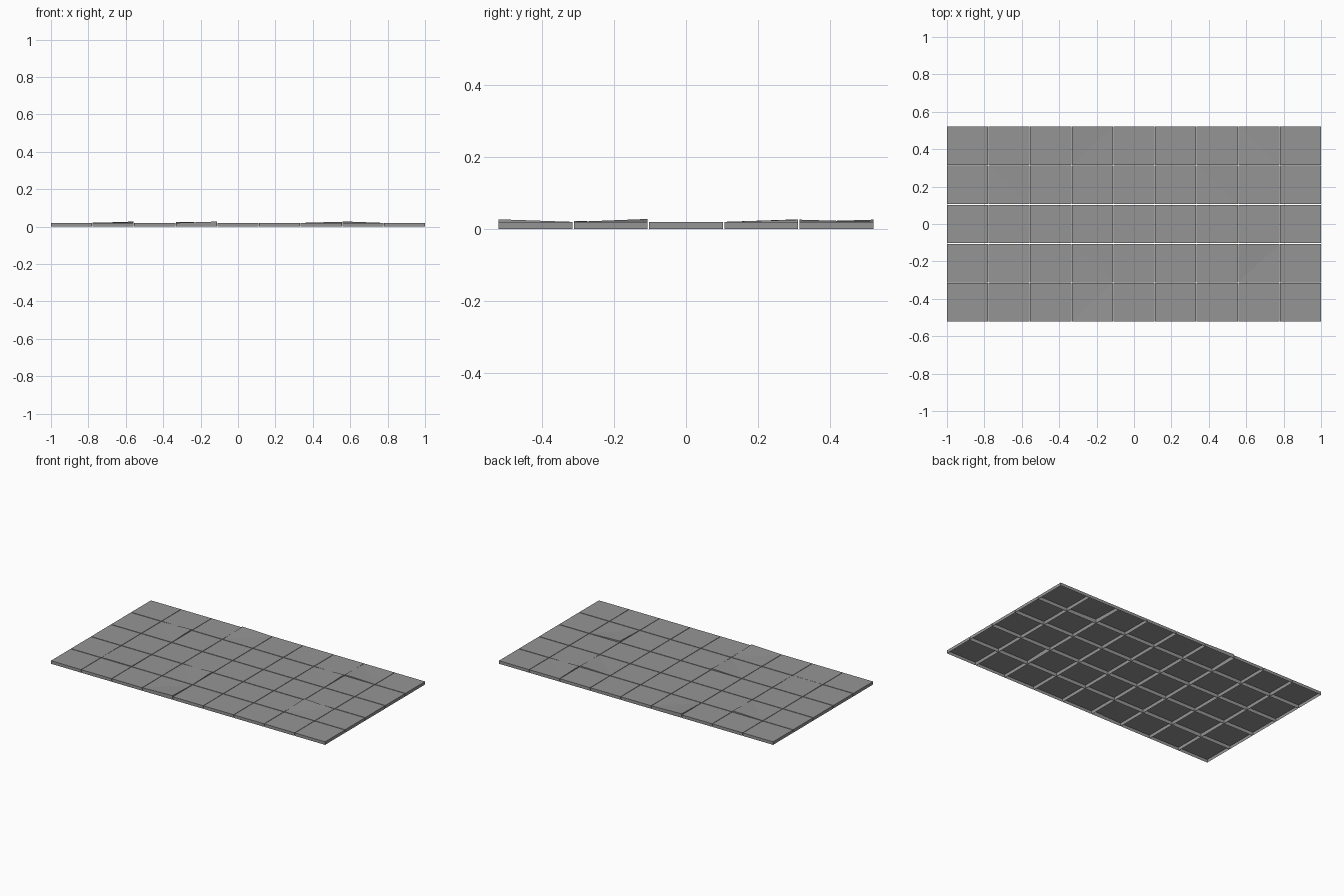
import bpy, bmesh

if "Cube" in bpy.data.objects:
    bpy.data.objects.remove(bpy.data.objects["Cube"])

COLS, ROWS = 9, 5
PX, PY = 0.2225, 0.2092        # tile pitch
W, D, H = 0.2195, 0.2045, 0.02  # tile width, depth, height

# raised top corners (thousandths): front-left, front-right, back-right, back-left
RAISED = {
    (1, 1): (2, 2, 0, 0),
    (1, 3): (0, 0, 7, 0),
    (3, 0): (0, 7, 0, 0),
    (3, 1): (0, 0, 6, 0),
    (3, 4): (0, 0, 0, 6),
    (6, 3): (0, 0, 6, 0),
    (7, 4): (6, 0, 0, 0),
    (7, 1): (0, 0, 0, 8),
}

# dark grey stone
stone = bpy.data.materials.new("dark_stone")
stone.diffuse_color = (0.3, 0.3, 0.3, 1)
stone.use_nodes = True
stone.node_tree.nodes["Principled BSDF"].inputs["Base Color"].default_value = stone.diffuse_color


def add_tile(col, row):
    # thin paving tile, open underneath, with slightly uneven top corners
    cx = (col - (COLS - 1) / 2) * PX
    cy = (row - (ROWS - 1) / 2) * PY
    lift = RAISED.get((col, row), (0, 0, 0, 0))
    corners = [(-1, -1), (1, -1), (1, 1), (-1, 1)]
    bm = bmesh.new()
    low = [bm.verts.new((sx * W / 2, sy * D / 2, 0)) for sx, sy in corners]
    top = [bm.verts.new((sx * W / 2, sy * D / 2, H + l / 1000))
           for (sx, sy), l in zip(corners, lift)]
    for i in range(4):
        j = (i + 1) % 4
        bm.faces.new((low[i], low[j], top[j], top[i]))
    if any(lift):
        # fold across the tile so only the raised corner tips up
        k = lift.index(max(lift))
        a, b, c, d = (top[(k + n) % 4] for n in range(4))
        bm.faces.new((d, a, b))
        bm.faces.new((b, c, d))
    else:
        bm.faces.new(top)
    name = f"floor_tile_{row}_{col}"
    mesh = bpy.data.meshes.new(name)
    bm.to_mesh(mesh)
    bm.free()
    mesh.materials.append(stone)
    ob = bpy.data.objects.new(name, mesh)
    ob.location = (cx, cy, 0)
    bpy.context.collection.objects.link(ob)


# grid of tiles
for row in range(ROWS):
    for col in range(COLS):
        add_tile(col, row)
